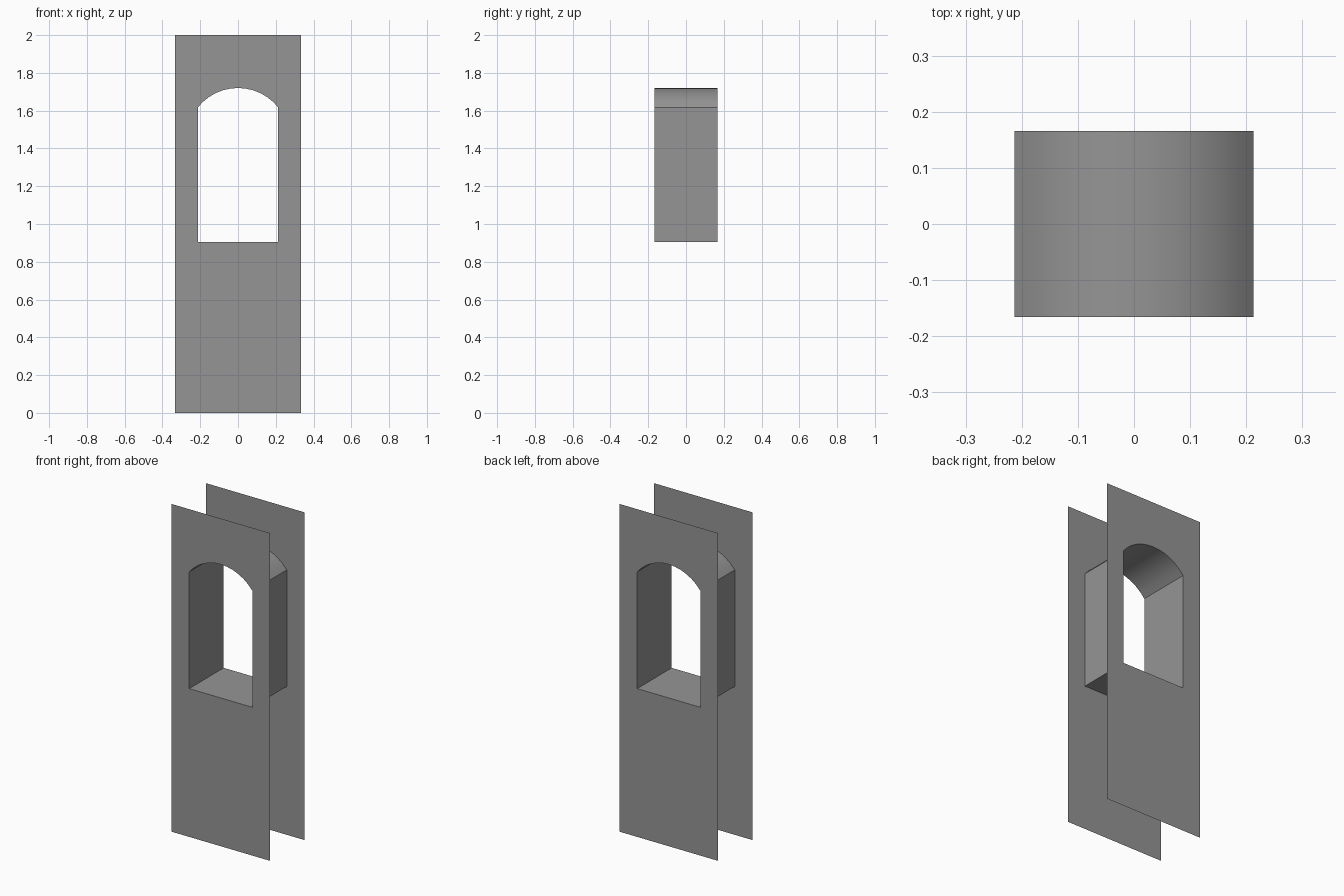
import bpy, bmesh, math
from mathutils import Vector

if "Cube" in bpy.data.objects:
    bpy.data.objects.remove(bpy.data.objects["Cube"])

W, H, D = 0.333, 2.0, 0.166                    # panel half width, height, half depth
OW, SILL, SPRING, TOP = 0.213, 0.905, 1.617, 1.72
SEGS = 12

# Dark grey stone
stone = bpy.data.materials.new("dark_grey")
stone.diffuse_color = (0.3, 0.3, 0.3, 1)
stone.use_nodes = True
stone.node_tree.nodes["Principled BSDF"].inputs["Base Color"].default_value = stone.diffuse_color

# Opening profile: sill, jambs and a segmental arch
rise = TOP - SPRING
R = (OW ** 2 + rise ** 2) / (2 * rise)
half = math.asin(OW / R)
arch = []
for i in range(SEGS + 1):
    a = half - 2 * half * i / SEGS
    arch.append((R * math.sin(a), TOP - R + R * math.cos(a)))
opening = [(-OW, SILL), (OW, SILL)] + arch
outline = [(-W, 0), (W, 0), (W, H), (-W, H)]


def finish(bm, name):
    me = bpy.data.meshes.new(name)
    bm.to_mesh(me)
    bm.free()
    me.materials.append(stone)
    ob = bpy.data.objects.new(name, me)
    bpy.context.collection.objects.link(ob)
    return ob


def loop(bm, pts, y):
    vs = [bm.verts.new((x, y, z)) for x, z in pts]
    return vs, [bm.edges.new((v, vs[(i + 1) % len(vs)])) for i, v in enumerate(vs)]


# Flat wall sheet pierced by the opening
def wall_panel(name, side):
    bm = bmesh.new()
    edges = loop(bm, outline, side * D)[1] + loop(bm, opening, side * D)[1]
    bmesh.ops.triangle_fill(bm, edges=edges, use_beauty=True, use_dissolve=False,
                            normal=Vector((0, side, 0)))
    for f in bm.faces:
        f.normal_update()
        if f.normal.y * side < 0:
            f.normal_flip()
    return finish(bm, name)


wall_panel("front_wall_panel", -1)
wall_panel("back_wall_panel", 1)

# Window reveal joining the two sheets, facing into the opening
bm = bmesh.new()
front, back = loop(bm, opening, -D)[0], loop(bm, opening, D)[0]
centre = Vector((0, 0, 1.3))
for i in range(len(front)):
    j = (i + 1) % len(front)
    f = bm.faces.new((front[i], front[j], back[j], back[i]))
    f.normal_update()
    if f.normal.dot(centre - f.calc_center_median()) < 0:
        f.normal_flip()
reveal = finish(bm, "window_reveal")
bpy.context.view_layer.objects.active = reveal
reveal.select_set(True)
bpy.ops.object.shade_smooth_by_angle(angle=math.radians(30))
